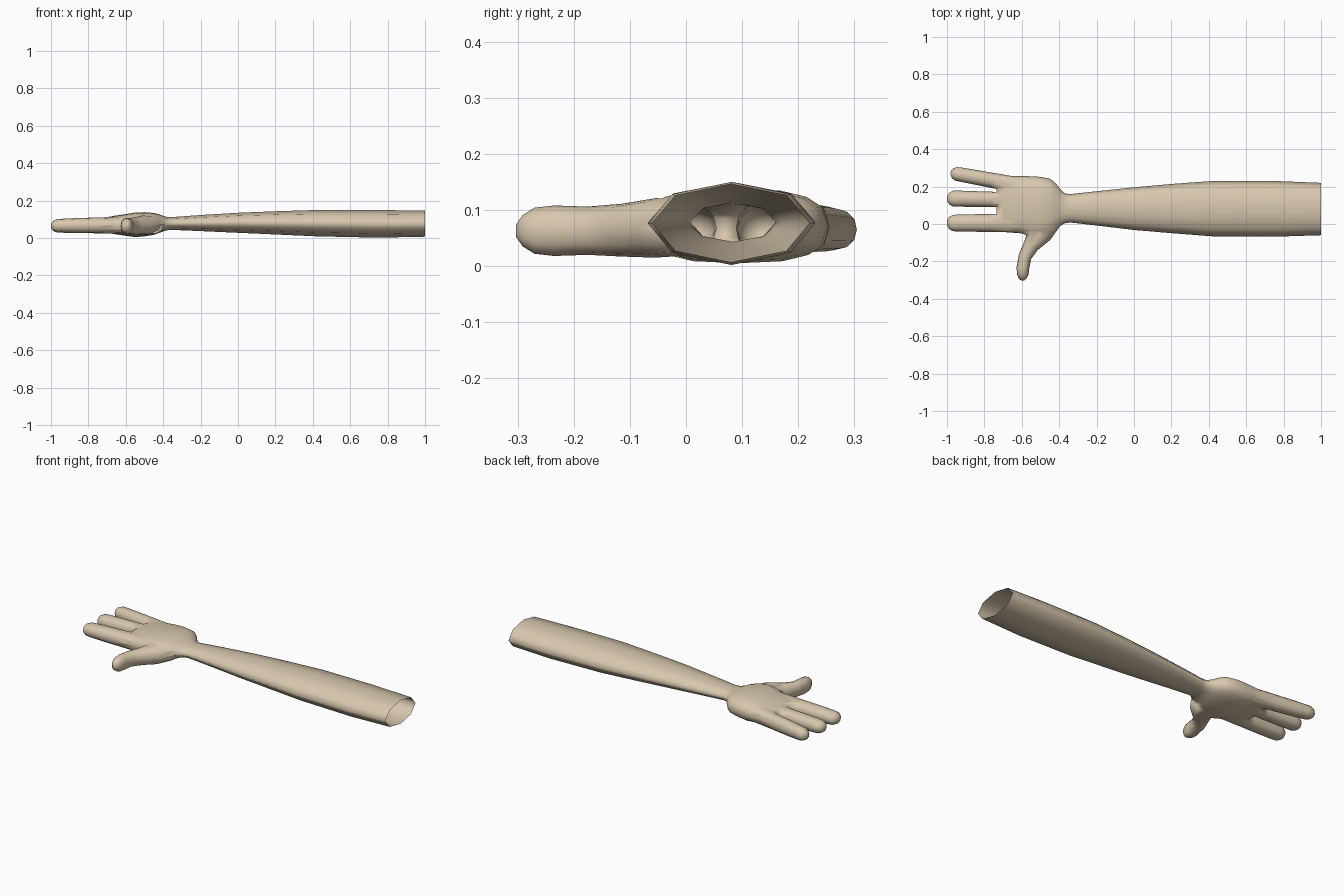
import bpy, bmesh, math
from mathutils import Vector

if "Cube" in bpy.data.objects:
    bpy.data.objects.remove(bpy.data.objects["Cube"])

skin = bpy.data.materials.new("tan skin")
skin.diffuse_color = (0.68, 0.57, 0.42, 1)
skin.use_nodes = True
skin.node_tree.nodes["Principled BSDF"].inputs["Base Color"].default_value = skin.diffuse_color


def octagon(n=16):
    """Unit octagon with a point in the middle of each side."""
    c = [(math.cos(i * math.pi / 4), math.sin(i * math.pi / 4)) for i in range(8)]
    out = []
    for i in range(8):
        a, b = c[i], c[(i + 1) % 8]
        out += [a, ((a[0] + b[0]) / 2, (a[1] + b[1]) / 2)]
    return out


def rounded(n=16, power=2.0):
    """Unit superellipse."""
    out = []
    for i in range(n):
        c, s = math.cos(2 * math.pi * i / n), math.sin(2 * math.pi * i / n)
        f = lambda v: math.copysign(abs(v) ** (2 / power), v)
        out.append((f(c), f(s)))
    return out


def loft(name, rings):
    """rings: lists of points; both ends are closed."""
    bm = bmesh.new()
    loops = [[bm.verts.new(p) for p in r] for r in rings]
    n = len(loops[0])
    for a, b in zip(loops, loops[1:]):
        for i in range(n):
            j = (i + 1) % n
            bm.faces.new((a[i], a[j], b[j], b[i]))
    bm.faces.new(loops[0])
    bm.faces.new(loops[-1])
    bmesh.ops.recalc_face_normals(bm, faces=bm.faces)
    me = bpy.data.meshes.new(name)
    bm.to_mesh(me)
    bm.free()
    me.materials.append(skin)
    ob = bpy.data.objects.new(name, me)
    bpy.context.collection.objects.link(ob)
    return ob


def digit(name, path):
    """path: (x, y, z, half width, half height), swept in the xy plane."""
    rings = []
    shape = rounded(12, 2.2)
    for i, (x, y, z, w, h) in enumerate(path):
        a, b = path[max(i - 1, 0)], path[min(i + 1, len(path) - 1)]
        t = Vector((b[0] - a[0], b[1] - a[1], 0)).normalized()
        side = Vector((-t.y, t.x, 0))
        rings.append([Vector((x, y, z)) + side * (u * w) + Vector((0, 0, v * h))
                      for u, v in shape])
    return loft(name, rings)


def finger(name, base, tip, w0, w1):
    """Straight finger with a rounded tip."""
    length = math.dist(base, tip)
    path = []
    for d, k, h in ((length, 0, .045), (length * .62, .4, .042), (length * .35, .7, .040),
                    (.055, 1, .037), (.03, .96, .035), (.012, .72, .027), (0, .28, .011)):
        f = 1 - d / length
        w = w1 * k if d < .06 else w0 + (w1 - w0) * k
        path.append((base[0] + (tip[0] - base[0]) * f, base[1] + (tip[1] - base[1]) * f,
                     .069 - .004 * f, w, h))
    return digit(name, path)


# Forearm and palm: x, y low, y high, z low, z high, roundness (0 = octagon)
sections = (
    (1.00, -.060, .220, .007, .146, 0), (.75, -.068, .230, .002, .150, 0),
    (.42, -.066, .230, .009, .150, 0), (.20, -.049, .214, .019, .143, 0),
    (0, -.032, .196, .028, .135, 0), (-.20, -.008, .175, .037, .123, 0),
    (-.34, .008, .160, .043, .113, 0), (-.37, .004, .163, .043, .111, .2),
    (-.395, -.012, .188, .037, .117, .5), (-.42, -.032, .219, .028, .126, 1),
    (-.45, -.055, .242, .017, .134, 1), (-.50, -.075, .252, .009, .138, 1),
    (-.55, -.070, .255, .005, .136, 1), (-.60, -.050, .256, .012, .128, 1),
    (-.66, -.046, .258, .021, .119, 1), (-.70, -.043, .252, .028, .112, 1),
    (-.725, -.030, .238, .036, .103, 1), (-.735, -.010, .220, .05, .088, 1),
)
oct_shape, palm_shape = octagon(), rounded(16, 2.7)
rings = []
for x, y0, y1, z0, z1, k in sections:
    rings.append([(x, (y0 + y1) / 2 + (y1 - y0) / 2 * (o[0] + (p[0] - o[0]) * k),
                   (z0 + z1) / 2 + (z1 - z0) / 2 * (o[1] + (p[1] - o[1]) * k))
                  for o, p in zip(oct_shape, palm_shape)])
arm = loft("arm_and_hand", rings)

# Fingers and thumb
digits = [
    finger("outer_finger", (-.62, .208), (-.980, .274), .042, .038),
    finger("middle_finger", (-.62, .128), (-1.0, .137), .040, .043),
    finger("inner_finger", (-.62, .006), (-1.0, .005), .050, .045),
    digit("thumb", [(-.475, .02, .070, .085, .050), (-.507, -.055, .068, .066, .053),
                    (-.550, -.115, .064, .043, .047), (-.583, -.175, .063, .035, .043),
                    (-.594, -.235, .063, .034, .045), (-.595, -.270, .063, .031, .041),
                    (-.595, -.291, .063, .021, .028), (-.595, -.303, .063, .008, .011)]),
]

# Join into a single skin
bpy.context.view_layer.objects.active = arm
for d in digits:
    mod = arm.modifiers.new("join", 'BOOLEAN')
    mod.operation, mod.solver, mod.object = 'UNION', 'EXACT', d
    bpy.ops.object.modifier_apply(modifier=mod.name)
    bpy.data.objects.remove(d, do_unlink=True)

# Open the elbow end and soften the webs between the digits
bm = bmesh.new()
bm.from_mesh(arm.data)
ends = [f for f in bm.faces if all(v.co.x > .999 for v in f.verts)]
bmesh.ops.delete(bm, geom=ends, context='FACES')
bmesh.ops.remove_doubles(bm, verts=bm.verts, dist=.003)
for f in bm.faces:
    f.smooth = True
    f.material_index = 0
bmesh.ops.triangulate(bm, faces=[f for f in bm.faces if len(f.verts) > 4])
bm.to_mesh(arm.data)
bm.free()
